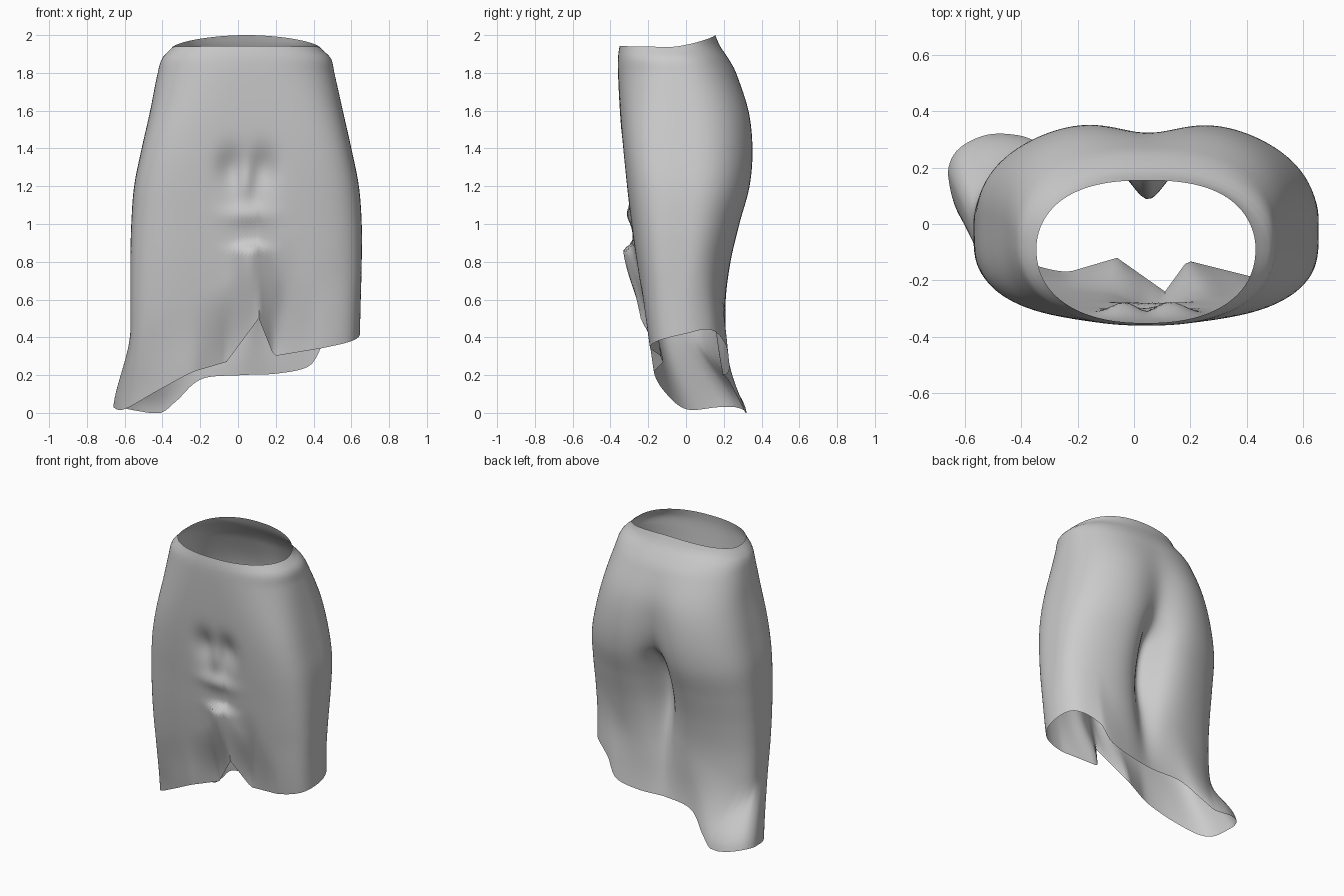
import bpy, bmesh
from math import sin, cos, exp, radians

if "Cube" in bpy.data.objects:
    bpy.data.objects.remove(bpy.data.objects["Cube"])

# Body profile: z, left x, right x, front y, back y
BODY = [
    (0.0, -.60, .64, -.13, .27), (.2, -.58, .64, -.17, .24),
    (.4, -.57, .645, -.20, .225), (.6, -.57, .65, -.235, .225),
    (.8, -.57, .655, -.265, .255), (1.0, -.565, .655, -.29, .305),
    (1.2, -.55, .64, -.315, .36), (1.4, -.51, .60, -.335, .375),
    (1.6, -.465, .555, -.35, .35), (1.8, -.425, .51, -.36, .27),
    (1.88, -.40, .49, -.36, .22), (1.94, -.345, .43, -.352, .18),
    (2.0, -.33, .42, -.34, .155)]

# Ragged hem: degrees round from the front, x, y, z
HEM = [
    (6, .11, -.24, .50), (15, .19, -.13, .30), (35, .43, -.19, .34),
    (60, .60, -.15, .38), (90, .645, 0, .42), (115, .59, .13, .44),
    (140, .45, .21, .36), (149, .38, .23, .25), (160, .22, .22, .21),
    (180, .02, .195, .20), (200, -.19, .22, .18), (225, -.33, .285, .06),
    (238, -.41, .315, 0), (255, -.53, .315, .01), (268, -.63, .26, .03),
    (280, -.66, .17, .03), (300, -.60, .0, .02), (321, -.42, -.12, .12),
    (335, -.23, -.17, .22), (350, -.06, -.12, .27)]
HEM = [(HEM[-1][0] - 360, *HEM[-1][1:])] + HEM + [(366, *HEM[0][1:])]

# Rear centre crease by height: narrow depth, broad depth
CREASE = [(0, 0, 0), (.25, .0, .01), (.6, .045, .05), (.9, .10, .09),
          (1.12, .11, .085), (1.27, .03, .065), (1.5, .005, .04),
          (1.85, 0, 0), (2, 0, 0)]


def sample(table, k, smooth=True):
    """Interpolate table rows at key k."""
    k = max(table[0][0], min(table[-1][0], k))
    i = next(i for i in range(len(table) - 1) if k <= table[i + 1][0])
    a, b = table[i], table[i + 1]
    h = b[0] - a[0]
    u = (k - a[0]) / h
    if not smooth:
        return [p + (q - p) * u for p, q in zip(a[1:], b[1:])]
    p0, p3 = table[max(i - 1, 0)], table[min(i + 2, len(table) - 1)]
    out = []
    for j in range(1, len(a)):
        m0 = (b[j] - p0[j]) / (b[0] - p0[0]) * h
        m1 = (p3[j] - a[j]) / (p3[0] - a[0]) * h
        out.append((2*u**3 - 3*u*u + 1) * a[j] + (u**3 - 2*u*u + u) * m0
                   + (3*u*u - 2*u**3) * b[j] + (u**3 - u*u) * m1)
    return out


def step(a, b, v):
    u = max(0, min(1, (v - a) / (b - a)))
    return u * u * (3 - 2 * u)


def bump(v, centre, width):
    return exp(-((v - centre) / width) ** 2)


def section(t, z):
    """Point on the body at angle t and height z, with folds."""
    xl, xr, yf, yb = sample(BODY, z)
    s, c = sin(t), cos(t)
    low = step(1.95, 1.3, z)
    p = 2.3 + (1.7 * low if c > 0 else .1 * low)
    r = (abs(s) ** p + abs(c) ** p) ** (-1 / p)
    x = (xl + xr) / 2 + (xr - xl) / 2 * r * s
    y = (yf + yb) / 2 - (yb - yf) / 2 * r * c
    if c > 0:
        # paired front dents, soft bulge and hanging ridge
        for side in (-1, 1):
            y += .035 * bump(x, .05 + side * .09, .07) * bump(z, 1.3, .1)
        y += .025 * bump(x, .05, .13) * bump(z, 1.2, .15)
        y -= .025 * bump(x, .04, .04) * bump(z, 1.22, .10)
        y -= .025 * bump(x, .05, .12) * bump(z, 1.05, .05)
        ridge = step(.91, .86, z)
        y -= .06 * ridge * bump(x, .08 + .1 * (.7 - z), .085)
        y += .03 * step(.95, .5, z) * bump(x, .25, .07)
    else:
        narrow, broad = sample(CREASE, z)
        y -= narrow * bump(x, .05, .075) + broad * bump(x, .05, .16)
    return x, y


COLS, ROWS = 180, 72
bm = bmesh.new()
grid = []
for i in range(COLS):
    deg = i * 360 / COLS
    t = radians(deg)
    hx, hy, hz = sample(HEM, deg, 35 < deg < 335)
    hz = max(hz, 0)
    rim = 1.937 + .063 * max(0, -cos(t)) ** 1.5 + .005 * max(0, cos(t))
    bx, by = section(t, hz)
    col = []
    for j in range(ROWS + 1):
        z = hz + (rim - hz) * j / ROWS
        x, y = section(t, z)
        # ease the body into the hem outline
        w = step(hz + .42, hz, z)
        col.append(bm.verts.new((x + (hx - bx) * w, y + (hy - by) * w, z)))
    grid.append(col)
for i in range(COLS):
    a, b = grid[i], grid[(i + 1) % COLS]
    for j in range(ROWS):
        bm.faces.new((a[j], b[j], b[j + 1], a[j + 1]))

# Skirt shell, open at waist and hem
mesh = bpy.data.meshes.new("skirt")
bm.to_mesh(mesh)
bm.free()
skirt = bpy.data.objects.new("skirt", mesh)
bpy.context.collection.objects.link(skirt)
bpy.context.view_layer.objects.active = skirt
skirt.select_set(True)
bpy.ops.object.shade_smooth_by_angle(angle=radians(50))
